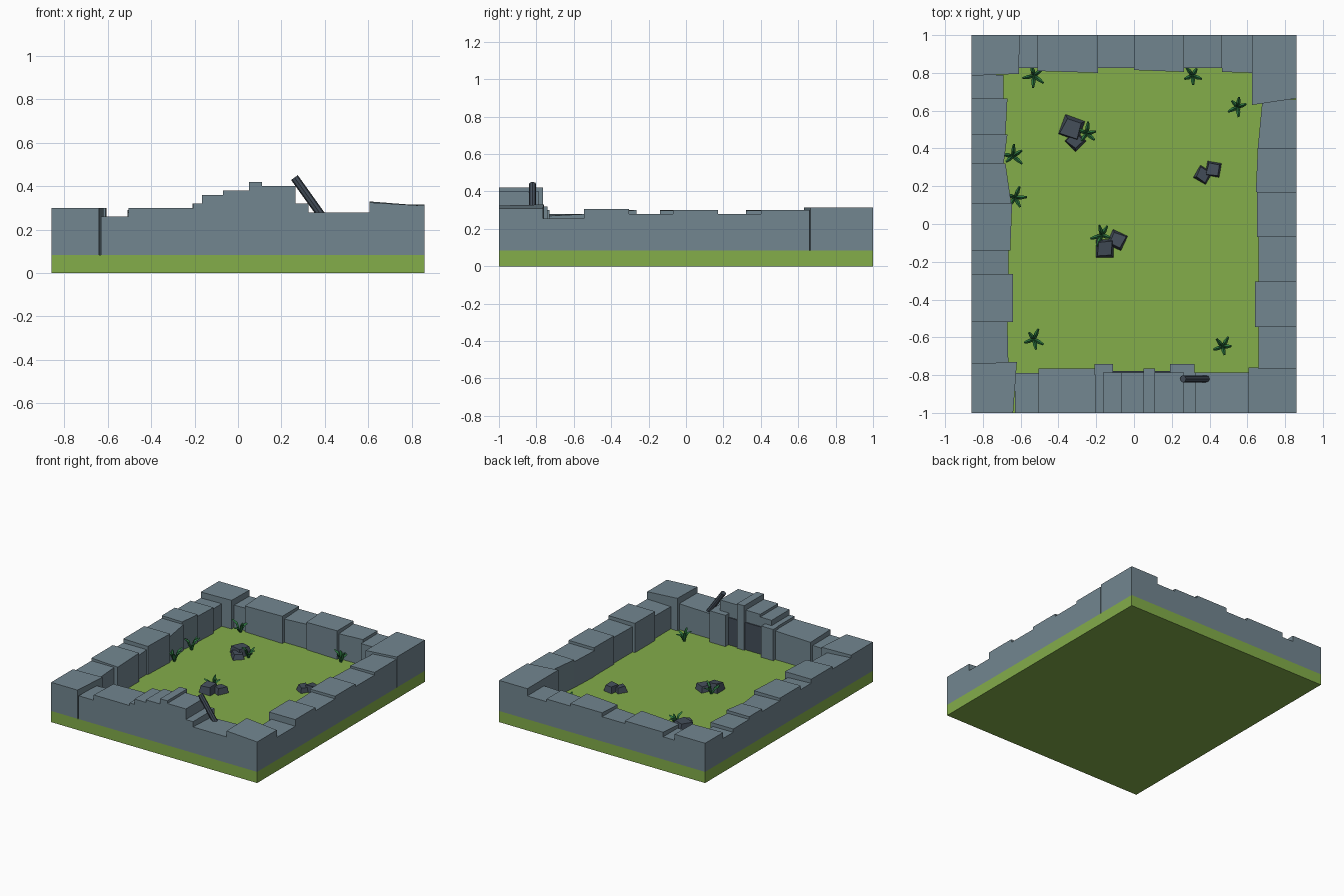
import bpy, bmesh, math, random
from mathutils import Vector, Matrix

if "Cube" in bpy.data.objects:
    bpy.data.objects.remove(bpy.data.objects["Cube"])

random.seed(4)
BASE = 0.084


def mat(name, rgb):
    m = bpy.data.materials.new(name)
    lin = [((c / 255 + 0.055) / 1.055) ** 2.4 for c in rgb]
    m.diffuse_color = (*lin, 1)
    m.use_nodes = True
    m.node_tree.nodes["Principled BSDF"].inputs["Base Color"].default_value = m.diffuse_color
    return m


STONE = mat("blue grey stone", (114, 134, 144))
GRASS = mat("lawn green", (131, 173, 74))
DARK = mat("dark slate", (68, 78, 90))
LEAF = mat("leaf green", (46, 122, 66))


def finish(bm, name, material):
    bmesh.ops.recalc_face_normals(bm, faces=bm.faces)
    me = bpy.data.meshes.new(name)
    bm.to_mesh(me)
    bm.free()
    me.materials.append(material)
    ob = bpy.data.objects.new(name, me)
    bpy.context.collection.objects.link(ob)
    return ob


def prism(bm, foot, tops, z0=BASE):
    """Closed block from a footprint and one top height per corner."""
    lo = [bm.verts.new((x, y, z0)) for x, y in foot]
    hi = [bm.verts.new((x, y, z)) for (x, y), z in zip(foot, tops)]
    n = len(foot)
    bm.faces.new(lo)
    bm.faces.new(hi)
    for i in range(n):
        j = (i + 1) % n
        bm.faces.new((lo[i], lo[j], hi[j], hi[i]))


def box(bm, x0, x1, y0, y1, z1, z0=BASE):
    prism(bm, [(x0, y0), (x1, y0), (x1, y1), (x0, y1)], [z1] * 4, z0)


# ground slab
bm = bmesh.new()
box(bm, -0.86, 0.86, -1, 1, BASE, 0)
finish(bm, "ground", GRASS)


# side walls: (start, end, inner edge at start, inner edge at end, height)
def wall(name, rows, axis, outer):
    bm = bmesh.new()
    for a, b, ia, ib, h in rows:
        foot = [(a, outer), (b, outer), (b, ib), (a, ia)]
        if axis == "y":
            foot = [(q, p) for p, q in foot]
        d = random.uniform(0, 0.012)
        prism(bm, foot, [h, h, h, h - d])
    finish(bm, name, STONE)


wall("right_wall", [
    (-0.77, -0.545, 0.66, 0.66, 0.255), (-0.545, -0.305, 0.64, 0.64, 0.305),
    (-0.305, -0.07, 0.66, 0.66, 0.28), (-0.07, 0.17, 0.65, 0.65, 0.30),
    (0.17, 0.40, 0.645, 0.655, 0.28), (0.40, 0.66, 0.655, 0.68, 0.30)], "y", 0.86)
wall("left_wall", [
    (-0.74, -0.52, -0.665, -0.67, 0.28), (-0.52, -0.265, -0.64, -0.64, 0.30),
    (-0.265, -0.14, -0.665, -0.665, 0.27), (-0.14, 0.11, -0.655, -0.645, 0.30),
    (0.11, 0.32, -0.65, -0.68, 0.28), (0.32, 0.475, -0.69, -0.67, 0.30),
    (0.475, 0.665, -0.68, -0.67, 0.28), (0.665, 0.79, -0.69, -0.69, 0.255)], "y", -0.86)
wall("back_wall", [
    (-0.61, -0.51, 0.825, 0.825, 0.255), (-0.51, -0.19, 0.81, 0.80, 0.29),
    (-0.19, 0.0, 0.825, 0.825, 0.27), (0.0, 0.265, 0.815, 0.805, 0.30),
    (0.265, 0.465, 0.825, 0.825, 0.28), (0.465, 0.63, 0.805, 0.80, 0.26)], "x", 1)
wall("front_wall", [
    (-0.63, -0.505, -0.79, -0.79, 0.26), (-0.505, -0.205, -0.765, -0.765, 0.30),
    (0.32, 0.61, -0.785, -0.785, 0.28)], "x", -1)

# corner blocks
bm = bmesh.new()
prism(bm, [(-0.86, -1), (-0.64, -1), (-0.62, -0.73), (-0.86, -0.74)], [0.30] * 4)
prism(bm, [(0.605, -1), (0.86, -1), (0.86, -0.765), (0.605, -0.76)], [0.325, 0.31, 0.31, 0.33])
prism(bm, [(0.625, 0.63), (0.86, 0.665), (0.86, 1), (0.625, 1)], [0.315] * 4)
prism(bm, [(-0.86, 0.785), (-0.61, 0.795), (-0.605, 1), (-0.86, 1)], [0.30] * 4)
finish(bm, "corner_blocks", STONE)

# stepped gate in the front wall
bm = bmesh.new()
for x0, x1, h in [(-0.205, -0.165, 0.32), (-0.165, -0.07, 0.36), (-0.07, 0.05, 0.38),
                  (0.05, 0.11, 0.42), (0.11, 0.265, 0.40), (0.265, 0.325, 0.32)]:
    box(bm, x0, x1, -1, -0.785, h)
finish(bm, "gate_steps", STONE)
bm = bmesh.new()
box(bm, -0.21, -0.11, -0.80, -0.74, 0.32)
box(bm, 0.19, 0.32, -0.80, -0.74, 0.32)
box(bm, 0.05, 0.11, -0.80, -0.765, 0.42)
finish(bm, "gate_pillars", STONE)
bm = bmesh.new()
box(bm, -0.11, 0.19, -0.79, -0.777, 0.29)
finish(bm, "gate_panel", DARK)

# leaning log
a, b = Vector((0.385, -0.82, 0.265)), Vector((0.26, -0.82, 0.44))
bm = bmesh.new()
rot = (b - a).to_track_quat("Z", "Y").to_matrix().to_4x4()
bmesh.ops.create_cone(bm, cap_ends=True, segments=8, radius1=0.019, radius2=0.019,
                      depth=(b - a).length, matrix=Matrix.Translation((a + b) / 2) @ rot)
finish(bm, "leaning_log", DARK)

# loose rocks: tapered, turned blocks
bm = bmesh.new()
for x, y, s, h, ang in [(-0.33, 0.51, 0.11, 0.065, -20), (-0.31, 0.44, 0.08, 0.05, 45),
                        (0.42, 0.29, 0.075, 0.055, -10), (0.365, 0.26, 0.075, 0.045, -30),
                        (-0.09, -0.085, 0.085, 0.05, -25), (-0.155, -0.13, 0.095, 0.065, 0)]:
    m = Matrix.Translation((x, y, BASE + h / 2)) @ Matrix.Rotation(math.radians(ang), 4, "Z")
    vs = bmesh.ops.create_cube(bm, size=1, matrix=m @ Matrix.Diagonal((s, s, h, 1)))["verts"]
    for v in vs:
        if v.co.z > BASE + h / 2:
            k = random.uniform(0.65, 0.95)
            v.co.x, v.co.y = x + (v.co.x - x) * k, y + (v.co.y - y) * k
            v.co.z -= random.uniform(0, 0.015)
finish(bm, "loose_rocks", DARK)

# grass tufts: bent three-sided blades around a centre
bm = bmesh.new()
for cx, cy in [(-0.53, 0.785), (0.31, 0.785), (0.55, 0.62), (-0.25, 0.48), (-0.64, 0.36),
               (-0.63, 0.14), (-0.17, -0.06), (-0.53, -0.61), (0.47, -0.65)]:
    start = random.uniform(0, 6)
    for i in range(5):
        t = start + i * math.tau / 5 + random.uniform(-0.3, 0.3)
        d, s = Vector((math.cos(t), math.sin(t), 0)), Vector((-math.sin(t), math.cos(t), 0))
        r, h = random.uniform(0.045, 0.065), random.uniform(0.05, 0.09)
        c = Vector((cx, cy, BASE))
        rings = []
        for f, g, w in [(0.05, 0, 0.008), (0.5, 0.75, 0.011), (1, 1, 0.005)]:
            p = c + d * r * f + Vector((0, 0, h * g))
            rings.append([bm.verts.new(p + o) for o in (
                s * w, -s * w, d * -w * 0.8 + Vector((0, 0, w * 0.8)))])
        for lo, hi in zip(rings, rings[1:]):
            for k in range(3):
                bm.faces.new((lo[k], lo[(k + 1) % 3], hi[(k + 1) % 3], hi[k]))
        bm.faces.new(rings[0])
        bm.faces.new(rings[-1])
finish(bm, "grass_tufts", LEAF)
